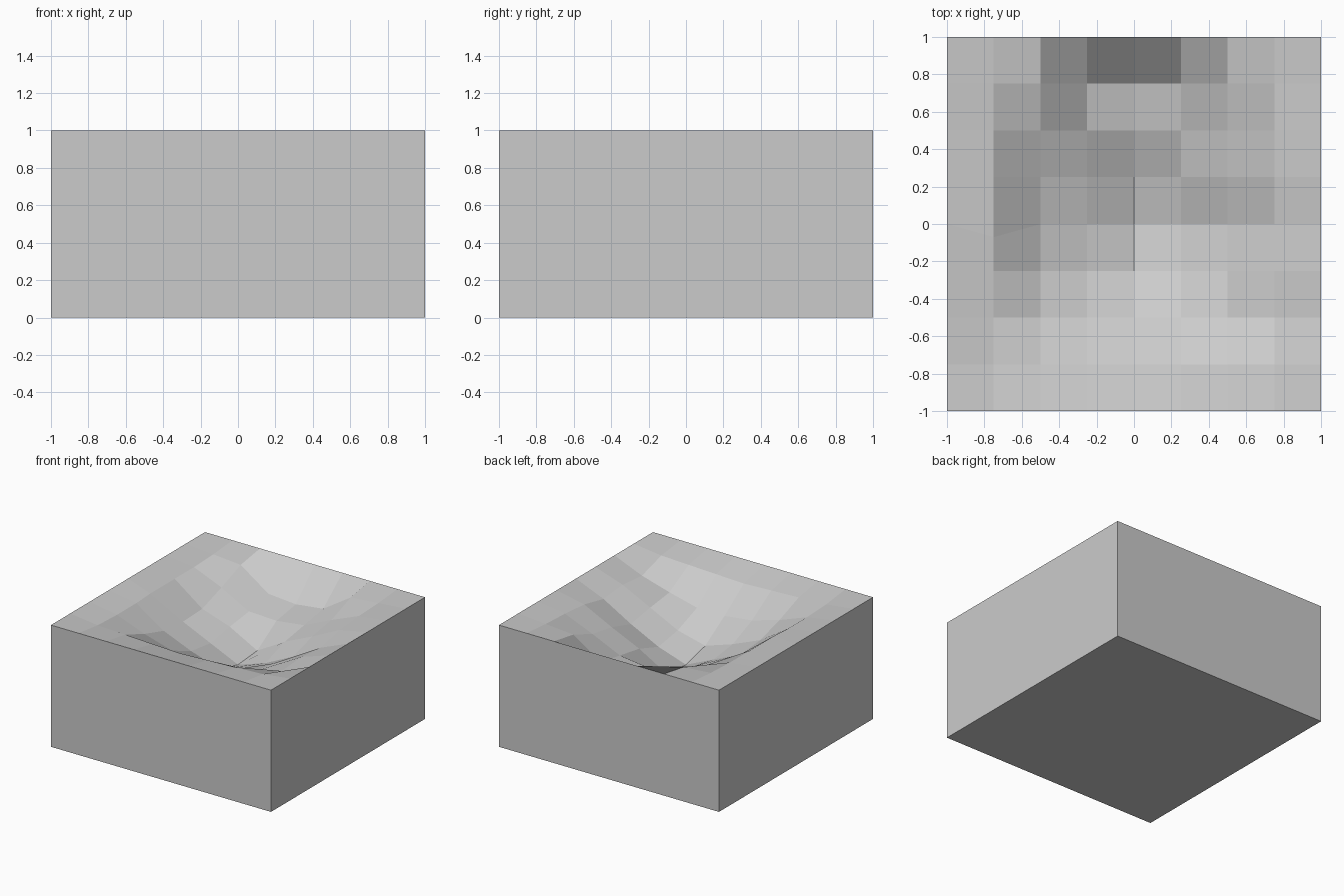
import bpy, bmesh

if "Cube" in bpy.data.objects:
    bpy.data.objects.remove(bpy.data.objects["Cube"])

# Depth of the hollow below the rim, back row (y = 0.75) to front row (y = -0.75)
DEPTH = [
    (.02, .04, .21, .23, .20, .04, .02),
    (.03, .13, .26, .27, .24, .13, .03),
    (.03, .21, .29, .42, .28, .17, .05),
    (.03, .22, .33, .44, .36, .24, .10),
    (.04, .20, .30, .38, .32, .20, .08),
    (.04, .13, .20, .23, .23, .17, .10),
    (.03, .04, .05, .06, .05, .04, .03),
]
N = 8

bm = bmesh.new()


def top_height(i, j):
    if 0 < i < N and 0 < j < N:
        return 1 - DEPTH[N - 1 - j][i - 1]
    return 1.0


# Faceted hollow: 8 x 8 grid with a flat square rim
grid = [[bm.verts.new((-1 + 2 * i / N, -1 + 2 * j / N, top_height(i, j)))
         for j in range(N + 1)] for i in range(N + 1)]
grid[1][4].co.y -= 0.07
for i in range(N):
    for j in range(N):
        bm.faces.new((grid[i][j], grid[i + 1][j], grid[i + 1][j + 1], grid[i][j + 1]))

# Block sides and base
rims = [
    [grid[i][0] for i in range(N + 1)],
    [grid[N][j] for j in range(N + 1)],
    [grid[i][N] for i in range(N, -1, -1)],
    [grid[0][j] for j in range(N, -1, -1)],
]
base = [bm.verts.new((x, y, 0)) for x, y in ((-1, -1), (1, -1), (1, 1), (-1, 1))]
for k, rim in enumerate(rims):
    bm.faces.new([base[k], base[(k + 1) % 4]] + rim[::-1])
bm.faces.new(base[::-1])

bmesh.ops.recalc_face_normals(bm, faces=bm.faces[:])
mesh = bpy.data.meshes.new("hollowed_block")
bm.to_mesh(mesh)
bm.free()
block = bpy.data.objects.new("hollowed_block", mesh)
bpy.context.collection.objects.link(block)
